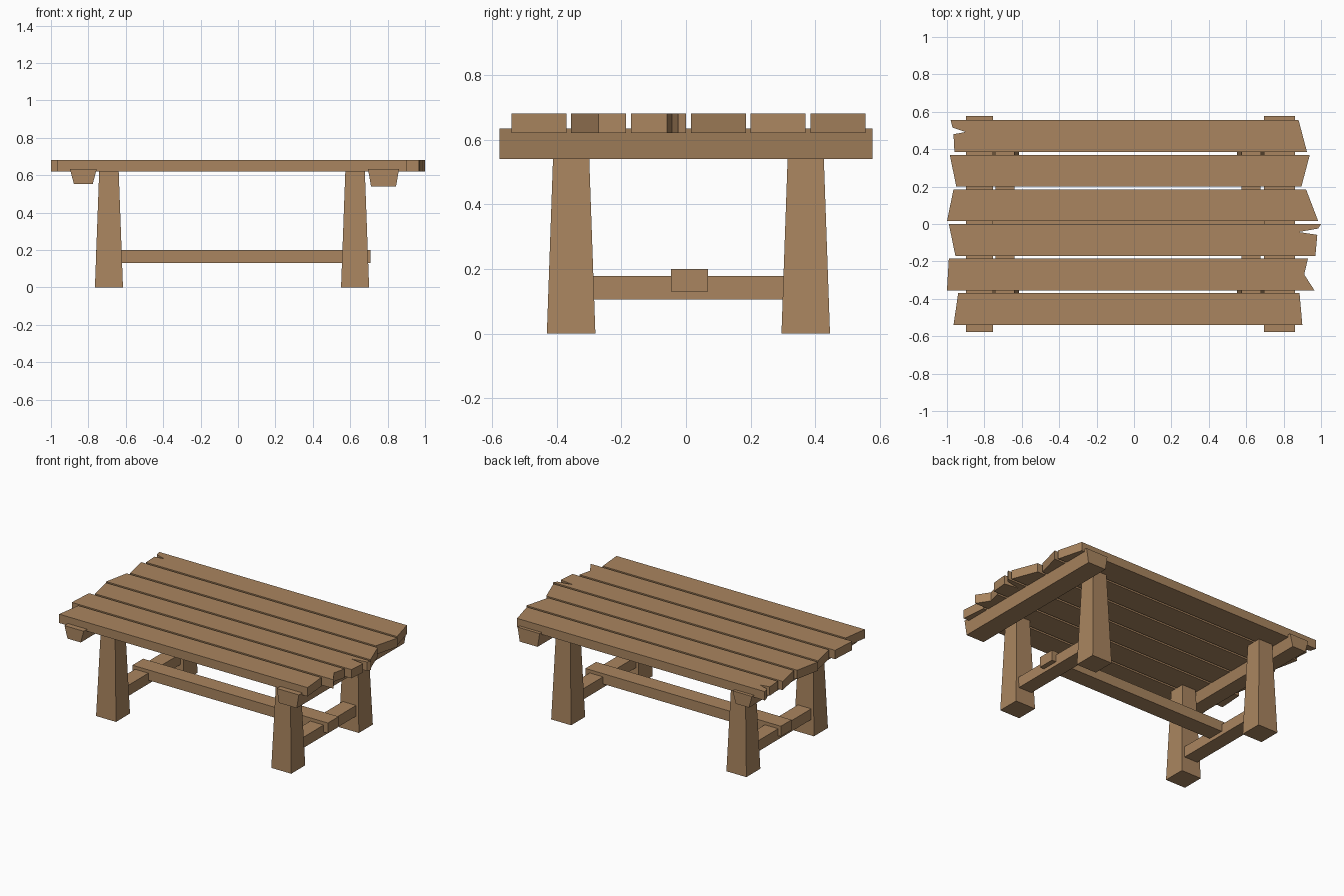
import bpy, bmesh

if "Cube" in bpy.data.objects:
    bpy.data.objects.remove(bpy.data.objects["Cube"])

wood = bpy.data.materials.new("brown wood")
wood.diffuse_color = (0.40, 0.235, 0.115, 1)
wood.use_nodes = True
wood.node_tree.nodes["Principled BSDF"].inputs["Base Color"].default_value = wood.diffuse_color


def loft(name, bottom, top):
    """Solid between two matching loops of 3D points."""
    bm = bmesh.new()
    a = [bm.verts.new(p) for p in bottom]
    b = [bm.verts.new(p) for p in top]
    n = len(a)
    bm.faces.new(a[::-1])
    bm.faces.new(b)
    for i in range(n):
        j = (i + 1) % n
        bm.faces.new((a[i], a[j], b[j], b[i]))
    bmesh.ops.recalc_face_normals(bm, faces=bm.faces)
    me = bpy.data.meshes.new(name)
    bm.to_mesh(me)
    bm.free()
    me.materials.append(wood)
    ob = bpy.data.objects.new(name, me)
    bpy.context.collection.objects.link(ob)
    return ob


def rect(x0, x1, y0, y1, z):
    return [(x0, y0, z), (x1, y0, z), (x1, y1, z), (x0, y1, z)]


def box(name, x0, x1, y0, y1, z0, z1):
    return loft(name, rect(x0, x1, y0, y1, z0), rect(x0, x1, y0, y1, z1))


# Table top planks: front edge y, left end (back to front), right end (front to back);
# end points are (x, height across the plank)
W = 0.17
planks = [
    (-0.54, [(-0.94, W), (-0.965, 0)], [(0.90, 0), (0.885, W)]),
    (-0.355, [(-0.99, W), (-1.0, 0)], [(0.965, 0), (0.91, 0.085), (0.93, W)]),
    (-0.17, [(-0.99, W), (-0.955, 0)],
     [(0.97, 0), (0.98, 0.112), (0.88, 0.127), (0.985, 0.146), (1.0, W)]),
    (0.015, [(-0.965, W), (-1.0, 0)], [(0.985, 0), (0.92, W)]),
    (0.20, [(-0.985, W), (-0.95, 0)], [(0.895, 0), (0.94, W)]),
    (0.385, [(-0.98, W), (-0.97, 0.13), (-0.90, 0.107), (-0.965, 0.095), (-0.96, 0)],
     [(0.925, 0), (0.88, W)]),
]
for i, (y, left, right) in enumerate(planks):
    outline = [(px, y + py) for px, py in left + right]
    loft(f"top_plank_{i + 1}", [(*p, 0.62) for p in outline], [(*p, 0.68) for p in outline])

# Tapered cross battens under the planks
for name, x, ht, hb, z in (("left_batten", -0.827, 0.072, 0.05, 0.552),
                           ("right_batten", 0.778, 0.083, 0.067, 0.54)):
    loft(name, rect(x - hb, x + hb, -0.577, 0.577, z), rect(x - ht, x + ht, -0.577, 0.577, 0.634))

for side, x in (("left", -0.69), ("right", 0.626)):
    # Tapered legs
    for end, y in (("front", -0.355), ("back", 0.37)):
        loft(f"{end}_{side}_leg",
             rect(x - 0.075, x + 0.075, y - 0.075, y + 0.075, 0),
             rect(x - 0.052, x + 0.052, y - 0.053, y + 0.053, 0.625))
    # Short stretcher joining the two legs
    box(f"{side}_stretcher", x - 0.05, x + 0.05, -0.34, 0.355, 0.105, 0.178)

# Long central stretcher
box("long_stretcher", -0.76, 0.708, -0.047, 0.068, 0.13, 0.20)
